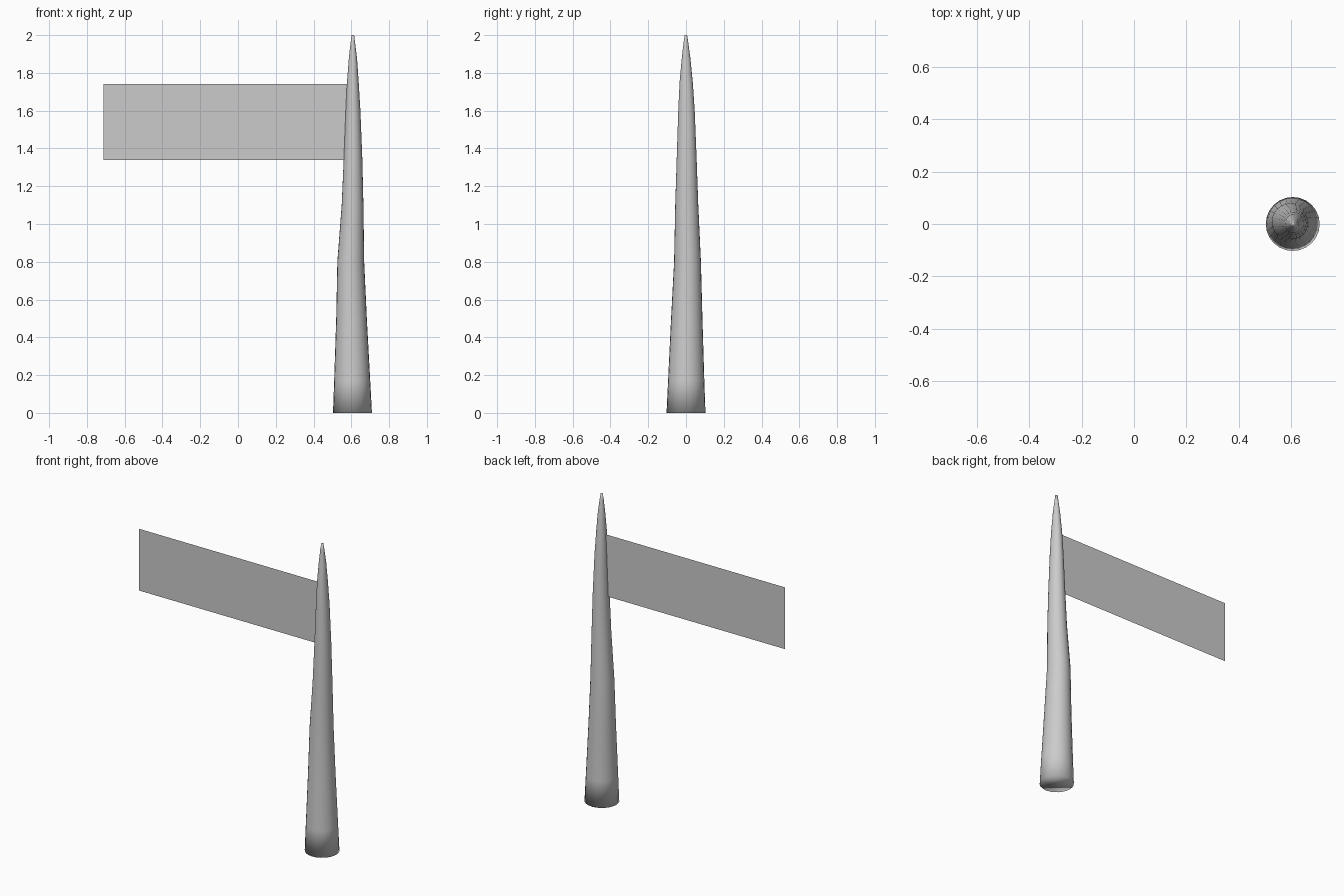
import bpy, bmesh, math

if "Cube" in bpy.data.objects:
    bpy.data.objects.remove(bpy.data.objects["Cube"], do_unlink=True)

grey = bpy.data.materials.new("light grey")
grey.use_nodes = True
grey.diffuse_color = (0.6, 0.6, 0.6, 1)
grey.node_tree.nodes["Principled BSDF"].inputs["Base Color"].default_value = (0.6, 0.6, 0.6, 1)


def add_object(name, bm):
    mesh = bpy.data.meshes.new(name)
    bm.to_mesh(mesh)
    bm.free()
    mesh.materials.append(grey)
    ob = bpy.data.objects.new(name, mesh)
    bpy.context.collection.objects.link(ob)
    return ob


# Tapered, slightly uneven pole: height, left x, right x, front y, back y
RINGS = [
    (0.00, 0.503, 0.709, -0.103, 0.103),
    (0.17, 0.509, 0.700, -0.095, 0.097),
    (0.50, 0.520, 0.682, -0.079, 0.087),
    (0.80, 0.526, 0.668, -0.063, 0.079),
    (1.10, 0.549, 0.664, -0.057, 0.065),
    (1.35, 0.560, 0.658, -0.049, 0.056),
    (1.60, 0.570, 0.648, -0.041, 0.046),
    (1.75, 0.577, 0.639, -0.034, 0.036),
    (1.88, 0.587, 0.630, -0.022, 0.023),
    (1.96, 0.596, 0.620, -0.013, 0.012),
    (2.00, 0.601, 0.615, -0.007, 0.006),
]
SIDES = 24
bm = bmesh.new()
loops = []
for z, x0, x1, y0, y1 in RINGS:
    ring = []
    for i in range(SIDES):
        a = 2 * math.pi * i / SIDES
        ring.append(bm.verts.new(((x0 + x1) / 2 + (x1 - x0) / 2 * math.cos(a),
                                  (y0 + y1) / 2 + (y1 - y0) / 2 * math.sin(a), z)))
    loops.append(ring)
for low, high in zip(loops, loops[1:]):
    for i in range(SIDES):
        j = (i + 1) % SIDES
        bm.faces.new((low[i], low[j], high[j], high[i]))
bm.faces.new(loops[0][::-1])
bm.faces.new(loops[-1])
for f in bm.faces:
    f.smooth = True
add_object("pole", bm)

# Flat rectangular banner reaching into the pole
bm = bmesh.new()
corners = [(-0.712, 1.34), (0.60, 1.34), (0.60, 1.742), (-0.712, 1.742)]
bm.faces.new([bm.verts.new((x, 0, z)) for x, z in corners])
add_object("banner", bm)
